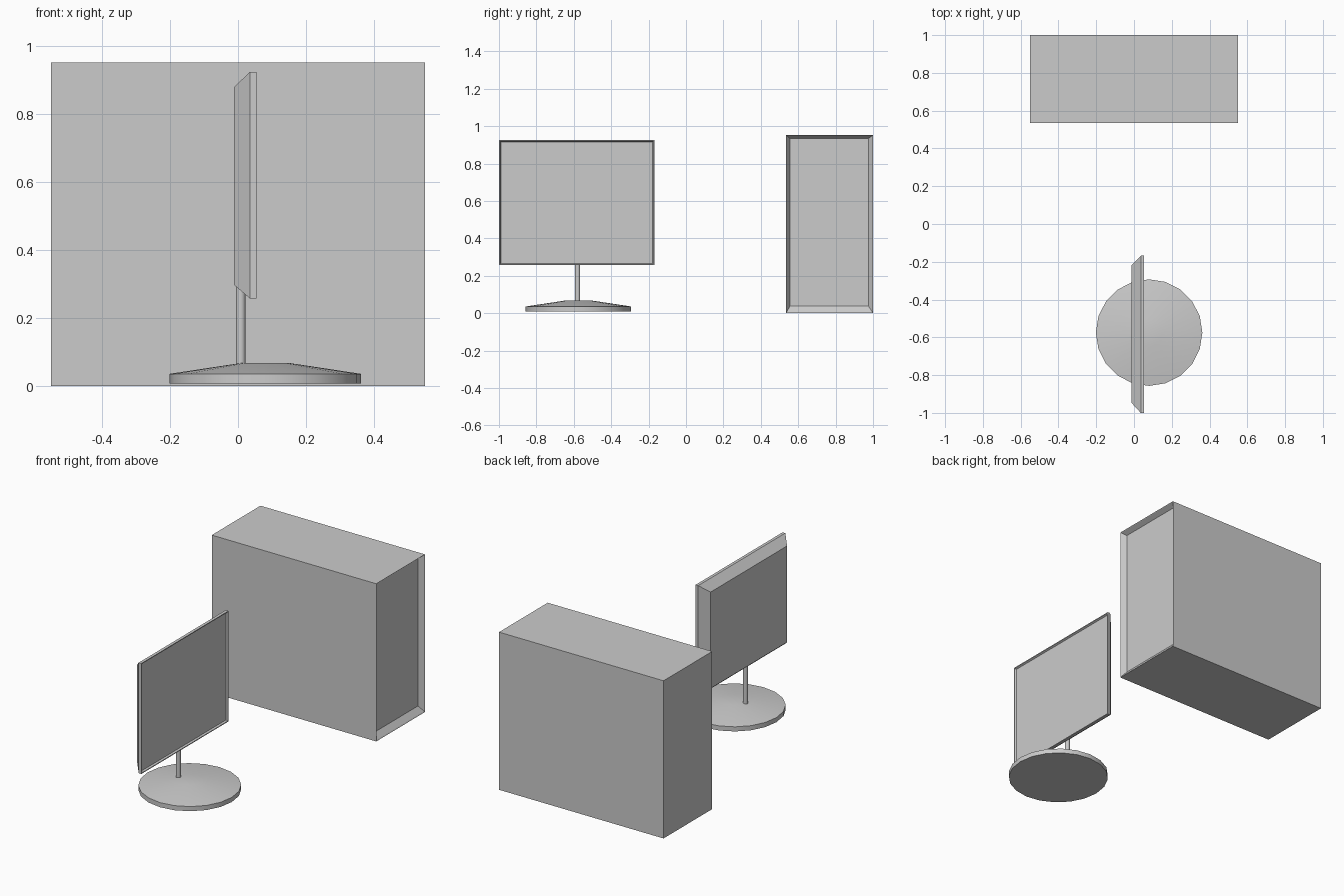
import bpy
import bmesh
import math

if "Cube" in bpy.data.objects:
    bpy.data.objects.remove(bpy.data.objects["Cube"], do_unlink=True)

# Single plain grey finish
grey = bpy.data.materials.new("plain grey")
grey.use_nodes = True
GREY = (0.6, 0.6, 0.6, 1)
grey.diffuse_color = GREY
grey.node_tree.nodes["Principled BSDF"].inputs["Base Color"].default_value = GREY


def skin(name, rings, smooth=False):
    """Join a row of matching point rings into a closed solid."""
    bm = bmesh.new()
    loops = [[bm.verts.new(p) for p in ring] for ring in rings]
    for a, b in zip(loops, loops[1:]):
        for i in range(len(a)):
            j = (i + 1) % len(a)
            bm.faces.new((a[i], a[j], b[j], b[i]))
    bm.faces.new(loops[0])
    bm.faces.new(loops[-1])
    bmesh.ops.recalc_face_normals(bm, faces=bm.faces)
    mesh = bpy.data.meshes.new(name)
    bm.to_mesh(mesh)
    bm.free()
    mesh.materials.append(grey)
    obj = bpy.data.objects.new(name, mesh)
    bpy.context.collection.objects.link(obj)
    if smooth:
        bpy.ops.object.select_all(action='DESELECT')
        obj.select_set(True)
        bpy.context.view_layer.objects.active = obj
        bpy.ops.object.shade_smooth_by_angle(angle=math.radians(35))
    return obj


def rect(x, y0, y1, z0, z1):
    return [(x, y0, z0), (x, y1, z0), (x, y1, z1), (x, y0, z1)]


def circle(cx, cy, z, r, n):
    return [(cx + r * math.cos(math.tau * i / n),
             cy + r * math.sin(math.tau * i / n), z) for i in range(n)]


# Computer case with a sloped recess around its front panel
skin("computer_case", [
    rect(-0.55, 0.535, 1.0, 0.0, 0.953),
    rect(0.55, 0.535, 1.0, 0.0, 0.953),
    rect(0.547, 0.538, 0.997, 0.006, 0.95),
    rect(0.52, 0.556, 0.975, 0.038, 0.934),
])

# Monitor: tapered back, thin bezel and sunken screen
skin("monitor", [
    rect(-0.012, -0.948, -0.218, 0.298, 0.88),
    rect(0.036, -1.0, -0.168, 0.257, 0.925),
    rect(0.054, -1.0, -0.168, 0.257, 0.925),
    rect(0.054, -0.995, -0.173, 0.262, 0.92),
    rect(0.044, -0.99, -0.178, 0.267, 0.915),
])

# Pole and round foot of the monitor
skin("monitor_pole", [circle(0.008, -0.58, z, 0.014, 16)
                      for z in (0.05, 0.32)], smooth=True)
skin("monitor_foot", [circle(0.08, -0.575, z, r, 20) for z, r in
                      ((0.008, 0.282), (0.036, 0.282), (0.068, 0.07))],
     smooth=True)
